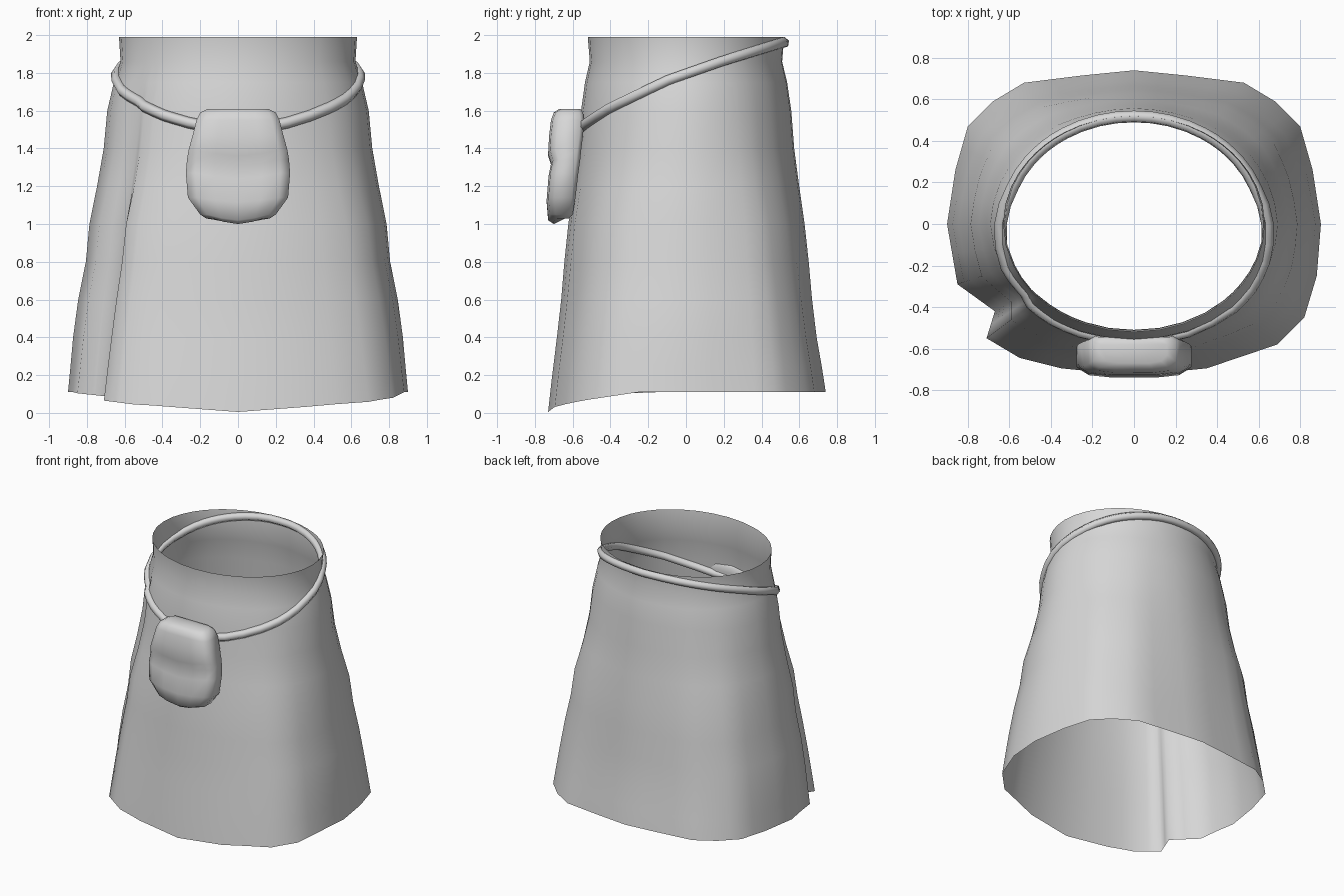
import bpy, bmesh, math
from math import sin, cos

cube = bpy.data.objects.get("Cube")
if cube:
    bpy.data.objects.remove(cube, do_unlink=True)

GREY = (0.68, 0.68, 0.68)
cloth = bpy.data.materials.new("grey_cloth")
cloth.use_nodes = True
cloth.diffuse_color = (*GREY, 1)
cloth.node_tree.nodes["Principled BSDF"].inputs["Base Color"].default_value = (*GREY, 1)


def loft(name, rings, caps=False):
    """Bridge equal-length closed rings of points into one smooth-shaded mesh."""
    bm = bmesh.new()
    rows = [[bm.verts.new(p) for p in ring] for ring in rings]
    n = len(rows[0])
    for low, high in zip(rows, rows[1:]):
        for i in range(n):
            j = (i + 1) % n
            bm.faces.new((low[i], low[j], high[j], high[i]))
    if caps:
        bm.faces.new(rows[0][::-1])
        bm.faces.new(rows[-1])
    mesh = bpy.data.meshes.new(name)
    bm.to_mesh(mesh)
    bm.free()
    mesh.materials.append(cloth)
    obj = bpy.data.objects.new(name, mesh)
    bpy.context.collection.objects.link(obj)
    bpy.ops.object.select_all(action="DESELECT")
    obj.select_set(True)
    bpy.context.view_layer.objects.active = obj
    bpy.ops.object.shade_smooth_by_angle(angle=math.radians(80))


def interpolate(table, v, column=1):
    """Piecewise-linear lookup in a list of tuples keyed by their first item."""
    for a, b in zip(table, table[1:]):
        if v <= b[0]:
            t = max(0, v - a[0]) / (b[0] - a[0])
            return a[column] + (b[column] - a[column]) * t
    return table[-1][column]


# Hem outline, counterclockwise, with the wrap-over step at the front
hem = [(0.9, 0), (0.86, 0.26), (0.8, 0.47), (0.68, 0.59), (0.53, 0.68), (0.25, 0.715),
       (0, 0.74), (-0.25, 0.715), (-0.53, 0.68), (-0.68, 0.59), (-0.8, 0.47), (-0.86, 0.26),
       (-0.9, 0), (-0.85, -0.29), (-0.67, -0.42), (-0.71, -0.55), (-0.55, -0.645),
       (-0.35, -0.695), (0, -0.73), (0.35, -0.695), (0.69, -0.58), (0.82, -0.45), (0.88, -0.25)]
outline = []
for (x0, y0), (x1, y1) in zip(hem, hem[1:] + hem[:1]):
    outline += [(x0, y0), ((x0 + x1) / 2, (y0 + y1) / 2)]

# Flare by height: (z, flare at the sides, flare at front and back)
flare = [(0.11, 1, 1), (0.25, 0.95, 0.9), (0.4, 0.9, 0.78), (0.6, 0.8, 0.67), (0.8, 0.65, 0.59),
         (1.0, 0.58, 0.49), (1.2, 0.43, 0.36), (1.4, 0.3, 0.24), (1.6, 0.23, 0.17),
         (1.75, 0.1, 0.07), (1.86, -0.03, -0.05), (1.99, 0, 0)]


def skirt_point(x, y, z):
    """Skirt surface at height z on the line rising from hem point (x, y)."""
    a = math.atan2(y / 0.73, x / 0.9)
    f = interpolate(flare, z, 1) * cos(a) ** 2 + interpolate(flare, z, 2) * sin(a) ** 2
    f *= 1 - 0.35 * max(0, z - 1) * sin(2 * a) ** 2
    tx, ty = 0.63 * cos(a), 0.52 * sin(a)
    return tx + (x - tx) * f, ty + (y - ty) * f


drop_by_y = [(-0.73, 0.105), (-0.69, 0.075), (-0.55, 0.045), (-0.25, 0)]
rings = []
for z, _, _ in flare:
    fade = max(0, 1 - (z - 0.11) / 0.3)
    rings.append([(*skirt_point(x, y, z), z - interpolate(drop_by_y, y) * fade)
                  for x, y in outline])
loft("skirt", rings)

# Cord belt: pressed into the skirt, low in front and rising to the waist at the back
slope = [(-0.55, 1.51), (-0.51, 1.545), (-0.4, 1.615), (-0.1, 1.76), (0.2, 1.865), (0.51, 1.96)]
path = []
for x, y in outline:
    px, py = 0.64 * x / 0.9, 0.55 * y / 0.73
    for _ in range(4):
        z = interpolate(slope, py)
        px, py = skirt_point(x, y, z)
    path.append((px, py, z))
curve = bpy.data.curves.new("belt", "CURVE")
curve.dimensions = "3D"
curve.bevel_depth = 0.03
curve.bevel_resolution = 1
spline = curve.splines.new("POLY")
spline.points.add(len(path) - 1)
for point, co in zip(spline.points, path):
    point.co = (*co, 1)
spline.use_cyclic_u = True
curve.materials.append(cloth)
bpy.context.collection.objects.link(bpy.data.objects.new("belt", curve))

# Pouch: rows of (z, half width, front y, back y, drop at the middle)
pouch_rows = [(1.03, 0.17, -0.7, -0.62, 0.03), (1.05, 0.2, -0.73, -0.6, 0.03),
              (1.14, 0.265, -0.738, -0.585, 0.025), (1.27, 0.276, -0.728, -0.57, 0.03),
              (1.34, 0.27, -0.714, -0.56, 0.03), (1.39, 0.262, -0.73, -0.555, 0.03),
              (1.47, 0.24, -0.725, -0.545, 0.01), (1.55, 0.22, -0.715, -0.54, 0),
              (1.59, 0.2, -0.7, -0.545, 0), (1.61, 0.16, -0.67, -0.56, 0)]
rings = []
for z, w, front, back, drop in pouch_rows:
    edge = front + min(0.04, (back - front) * 0.4)
    half = [(0, front, drop), (0.45, front, drop * 0.6), (0.82, front + 0.01, 0),
            (1, edge, 0), (1, back - 0.02, 0), (0.85, back, 0), (0, back, 0)]
    ring = [(u * w, y, z - d) for u, y, d in half]
    ring += [(-x, y, h) for x, y, h in ring[-2:0:-1]]
    rings.append(ring)
loft("pouch", rings, caps=True)
